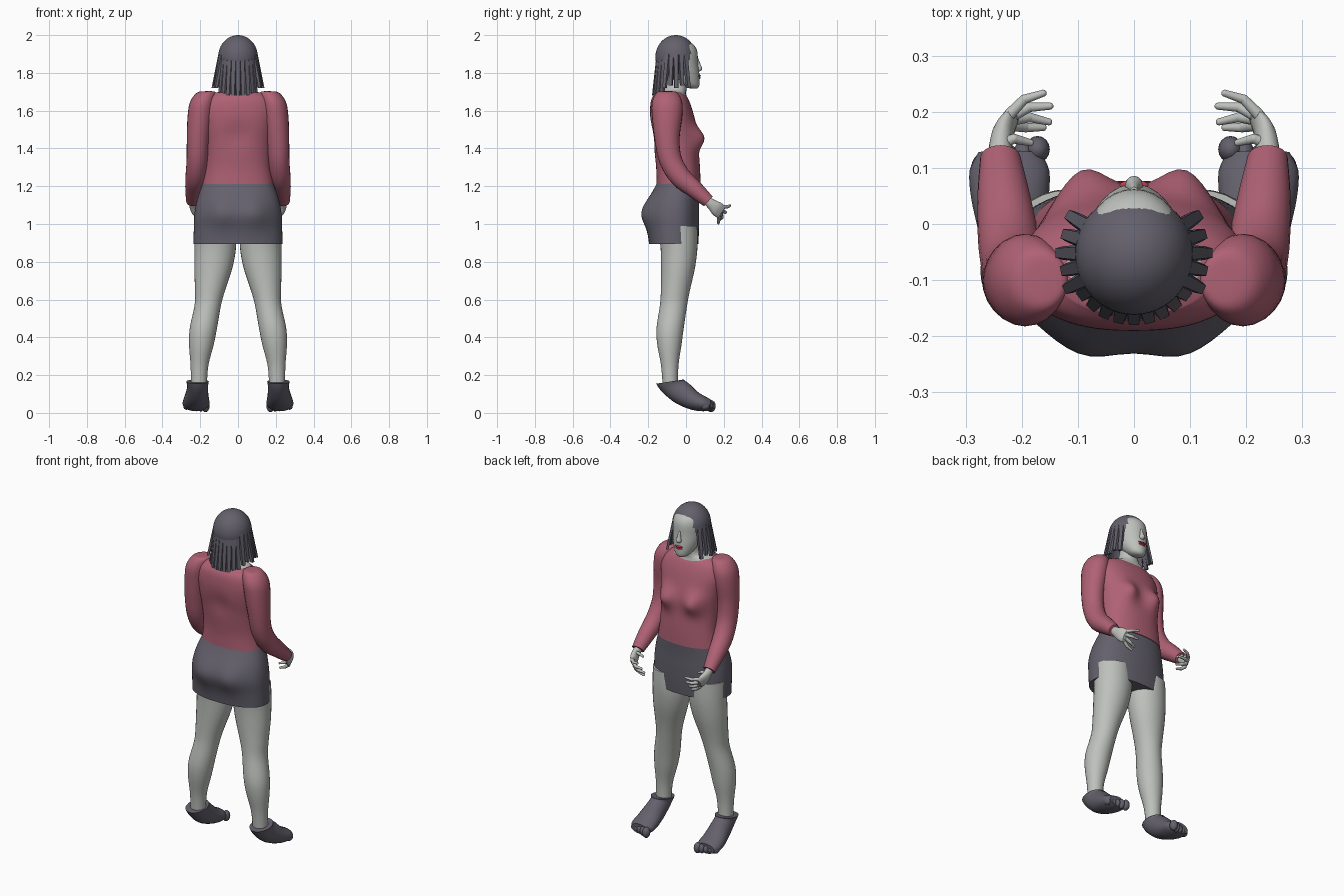
import bpy, bmesh, math
from mathutils import Vector, Matrix

cube = bpy.data.objects.get("Cube")
if cube:
    bpy.data.objects.remove(cube, do_unlink=True)


def material(name, rgb):
    m = bpy.data.materials.new(name)
    m.use_nodes = True
    m.diffuse_color = (*rgb, 1)
    m.node_tree.nodes["Principled BSDF"].inputs["Base Color"].default_value = (*rgb, 1)
    return m


skin = material("pale skin", (0.51, 0.53, 0.50))
knit = material("rose knit", (0.43, 0.12, 0.175))
charcoal = material("charcoal", (0.127, 0.118, 0.15))
red = material("lip red", (0.50, 0.05, 0.08))


def finish(name, bm, mat, angle=50):
    bmesh.ops.recalc_face_normals(bm, faces=bm.faces)
    mesh = bpy.data.meshes.new(name)
    bm.to_mesh(mesh)
    bm.free()
    mesh.materials.append(mat)
    ob = bpy.data.objects.new(name, mesh)
    bpy.context.collection.objects.link(ob)
    bpy.context.view_layer.objects.active = ob
    ob.select_set(True)
    bpy.ops.object.shade_smooth_by_angle(angle=math.radians(angle))
    ob.select_set(False)
    return ob


def spline(keys, steps):
    """Smooth interpolation through the key rings."""
    keys = [tuple(k) + (0,) * (6 - len(k)) for k in keys]
    out = []
    for i in range(len(keys) - 1):
        a, b, c, d = (keys[max(i - 1, 0)], keys[i], keys[i + 1], keys[min(i + 2, len(keys) - 1)])
        for s in range(steps):
            t = s / steps
            out.append([q + t / 2 * (r - p + t * (2 * p - 5 * q + 4 * r - u + t * (3 * (q - r) + u - p)))
                        for p, q, r, u in zip(a, b, c, d)])
    return out + [list(keys[-1])]


def loft(name, keys, mat, side=1, n=24, steps=4, power=2.0, bulges=()):
    """Skin over oval rings (x, y, z, rx, ry, tilt); bulges push out soft lumps."""
    bm = bmesh.new()
    loops = []
    for x, y, z, rx, ry, tilt in spline(keys, steps):
        ring = []
        for k in range(n):
            a = math.tau * k / n
            c, s = math.cos(a), math.sin(a)
            u = math.copysign(abs(c) ** (2 / power), c) * rx
            v = math.copysign(abs(s) ** (2 / power), s) * ry
            p = Vector((side * (x + u), y + v * math.cos(tilt), z + v * math.sin(tilt)))
            for centre, push, radius in bulges:
                d = (p - Vector(centre)).length / radius
                p.y += push * math.exp(-d * d)
            ring.append(bm.verts.new(p))
        loops.append(ring)
    for a, b in zip(loops, loops[1:]):
        for k in range(n):
            bm.faces.new((a[k], a[(k + 1) % n], b[(k + 1) % n], b[k]))
    bm.faces.new(loops[0])
    bm.faces.new(loops[-1])
    return finish(name, bm, mat)


def ball(name, centre, size, mat, keep=None, n=24):
    bm = bmesh.new()
    bmesh.ops.create_uvsphere(bm, u_segments=n, v_segments=n // 2, radius=1,
                              matrix=Matrix.Translation(centre) @ Matrix.Diagonal((*size, 1)))
    if keep:
        bad = [f for f in bm.faces if not keep(f.calc_center_median())]
        bmesh.ops.delete(bm, geom=bad, context="FACES")
    return finish(name, bm, mat)


def tube(name, points, radii, mat):
    """Round-ended finger built from short tapered segments."""
    bm = bmesh.new()
    for (a, b), (ra, rb) in zip(zip(points, points[1:]), zip(radii, radii[1:])):
        a, b = Vector(a), Vector(b)
        turn = (b - a).to_track_quat("Z", "Y").to_matrix().to_4x4()
        bmesh.ops.create_cone(bm, segments=10, radius1=ra, radius2=rb, depth=(b - a).length,
                              matrix=Matrix.Translation((a + b) / 2) @ turn)
        bmesh.ops.create_uvsphere(bm, u_segments=10, v_segments=6, radius=rb, matrix=Matrix.Translation(b))
    return finish(name, bm, mat)


# Sweater body
bust = [((s * 0.095, 0.06, 1.455), 0.05, 0.06) for s in (-1, 1)]
spine = [((0, -0.18, 1.48), 0.012, 0.07)]
loft("sweater_body", [
    (0, -0.04, 1.195, 0.190, 0.117), (0, -0.042, 1.30, 0.176, 0.116),
    (0, -0.055, 1.42, 0.178, 0.118), (0, -0.068, 1.52, 0.190, 0.121),
    (0, -0.078, 1.60, 0.200, 0.113), (0, -0.085, 1.66, 0.180, 0.098),
    (0, -0.085, 1.695, 0.135, 0.075)], knit, n=64, steps=6, power=2.3, bulges=bust + spine)

# Skirt with rounded seat
seat = [((s * 0.085, -0.20, 1.06), -0.035, 0.085) for s in (-1, 1)]
loft("skirt", [
    (0, -0.04, 1.215, 0.187, 0.114), (0, -0.06, 1.13, 0.216, 0.130),
    (0, -0.068, 1.05, 0.231, 0.138), (0, -0.066, 0.97, 0.234, 0.135),
    (0, -0.065, 0.893, 0.236, 0.130)], charcoal, n=64, steps=6, power=2.3, bulges=seat)

# Neck and open neckline
loft("neck", [
    (0, -0.075, 1.655, 0.165, 0.085), (0, -0.075, 1.69, 0.135, 0.075),
    (0, -0.055, 1.715, 0.062, 0.058), (0, -0.04, 1.79, 0.05, 0.052)], skin)

# Head and face
loft("head", [
    (0, 0.04, 1.718, 0.018, 0.02), (0, 0.025, 1.735, 0.045, 0.046),
    (0, -0.012, 1.79, 0.074, 0.083), (0, -0.038, 1.85, 0.088, 0.102),
    (0, -0.045, 1.92, 0.088, 0.103), (0, -0.05, 1.96, 0.068, 0.077),
    (0, -0.05, 1.988, 0.015, 0.02)], skin, n=32)
loft("nose", [
    (0, 0.058, 1.875, 0.007, 0.008), (0, 0.064, 1.845, 0.010, 0.013),
    (0, 0.068, 1.82, 0.016, 0.018), (0, 0.064, 1.808, 0.010, 0.010)], skin, n=12)
ball("upper_lip", (0, 0.069, 1.785), (0.026, 0.010, 0.006), red, n=16)
ball("lower_lip", (0, 0.066, 1.774), (0.022, 0.011, 0.007), red, n=16)

# Hair cap, open over the face
ball("hair_cap", (0, -0.054, 1.884), (0.105, 0.108, 0.116), charcoal, n=48,
     keep=lambda p: p.z > 1.82 and p.y < 0.005 + (p.z - 1.85) * 0.45)


def lock(name, angle, top, bottom, flare, width):
    """Flat tapering strand hanging around the head."""
    bm = bmesh.new()
    rows = []
    out = Vector((math.cos(angle), math.sin(angle), 0))
    across = Vector((-out.y, out.x, 0))
    for t in (0, 0.35, 0.7, 1):
        z = top + (bottom - top) * t
        c = Vector((0, -0.054, z)) + out * (0.097 + flare * t)
        w = width * (1 - 0.25 * t)
        rows.append([bm.verts.new(c + across * a + out * b)
                     for a, b in ((-w, -0.006), (w, -0.006), (w * 0.7, 0.007), (-w * 0.7, 0.007))])
    for a, b in zip(rows, rows[1:]):
        for k in range(4):
            bm.faces.new((a[k], a[(k + 1) % 4], b[(k + 1) % 4], b[k]))
    bm.faces.new(rows[0])
    bm.faces.new(rows[-1])
    finish(name, bm, charcoal, 30)


# Hanging hair: long at the back, shorter and flared at the sides
for i in range(9):
    lock("back_lock", math.radians(-90 + (i - 4) * 13), 1.88, 1.68, 0.022, 0.017)
for s, label in ((1, "left"), (-1, "right")):
    for i, deg in enumerate((-27, -13, 1, 16, 31)):
        a = math.radians(deg if s > 0 else 180 - deg)
        lock(label + "_side_lock", a, 1.90, 1.72 + 0.012 * (i % 2), 0.036 - 0.006 * (i % 2), 0.016)

# Limbs, mirrored
for s, label in ((1, "left"), (-1, "right")):
    loft(label + "_sleeve", [
        (0.155, -0.10, 1.703, 0.015, 0.025), (0.168, -0.10, 1.695, 0.05, 0.055),
        (0.188, -0.10, 1.645, 0.066, 0.080), (0.200, -0.10, 1.57, 0.067, 0.080),
        (0.211, -0.10, 1.45, 0.060, 0.066, 0.05), (0.216, -0.082, 1.34, 0.056, 0.060, 0.3),
        (0.223, -0.03, 1.25, 0.055, 0.056, 0.75), (0.232, 0.05, 1.18, 0.047, 0.046, 0.85),
        (0.238, 0.118, 1.12, 0.036, 0.034, 0.85)], knit, side=s)

    # Hand with inward curling fingers
    loft(label + "_palm", [
        (0.238, 0.105, 1.13, 0.022, 0.024, 0.85), (0.238, 0.135, 1.105, 0.021, 0.028, 0.9),
        (0.232, 0.165, 1.08, 0.019, 0.038, 0.95), (0.218, 0.19, 1.06, 0.013, 0.036, 1.0)],
        skin, side=s, n=16)
    for part, base, mid, tip in (
            ("index_finger", (0.222, 0.195, 1.09), (0.196, 0.222, 1.092), (0.162, 0.233, 1.098)),
            ("middle_finger", (0.218, 0.192, 1.07), (0.187, 0.208, 1.062), (0.150, 0.210, 1.06)),
            ("ring_finger", (0.216, 0.186, 1.052), (0.186, 0.19, 1.035), (0.152, 0.182, 1.025)),
            ("little_finger", (0.217, 0.176, 1.036), (0.193, 0.172, 1.016), (0.162, 0.172, 1.004)),
            ("thumb", (0.232, 0.145, 1.11), (0.214, 0.152, 1.115), (0.185, 0.145, 1.10))):
        tube(f"{label}_{part}", [(s * p[0], p[1], p[2]) for p in (base, mid, tip)],
             (0.011, 0.009, 0.0065), skin)

    loft(label + "_leg", [
        (0.120, -0.045, 0.99, 0.110, 0.105), (0.120, -0.037, 0.88, 0.110, 0.098),
        (0.130, -0.042, 0.77, 0.101, 0.090), (0.148, -0.056, 0.65, 0.080, 0.077),
        (0.160, -0.066, 0.57, 0.070, 0.072), (0.183, -0.084, 0.45, 0.072, 0.072),
        (0.194, -0.088, 0.36, 0.065, 0.064), (0.204, -0.086, 0.25, 0.047, 0.046),
        (0.207, -0.083, 0.14, 0.042, 0.040)], skin, side=s, n=32)

    # Soft slipper shoe, pointing downward, with rounded toes
    loft(label + "_shoe", [
        (0.214, -0.083, 0.166, 0.060, 0.076, 0.15), (0.214, -0.066, 0.140, 0.055, 0.066, 0.5),
        (0.217, -0.015, 0.100, 0.060, 0.062, 0.9), (0.221, 0.045, 0.064, 0.069, 0.050, 1.2),
        (0.222, 0.095, 0.048, 0.071, 0.040, 1.4), (0.222, 0.128, 0.042, 0.055, 0.030, 1.5)],
        charcoal, side=s)
    for i in range(5):
        ball(label + "_shoe_toe", (s * (0.172 + 0.025 * i), 0.133 - 0.008 * i, 0.036),
             (0.018 + (i == 0) * 0.004, 0.024, 0.032 - 0.003 * i), charcoal, n=16)
